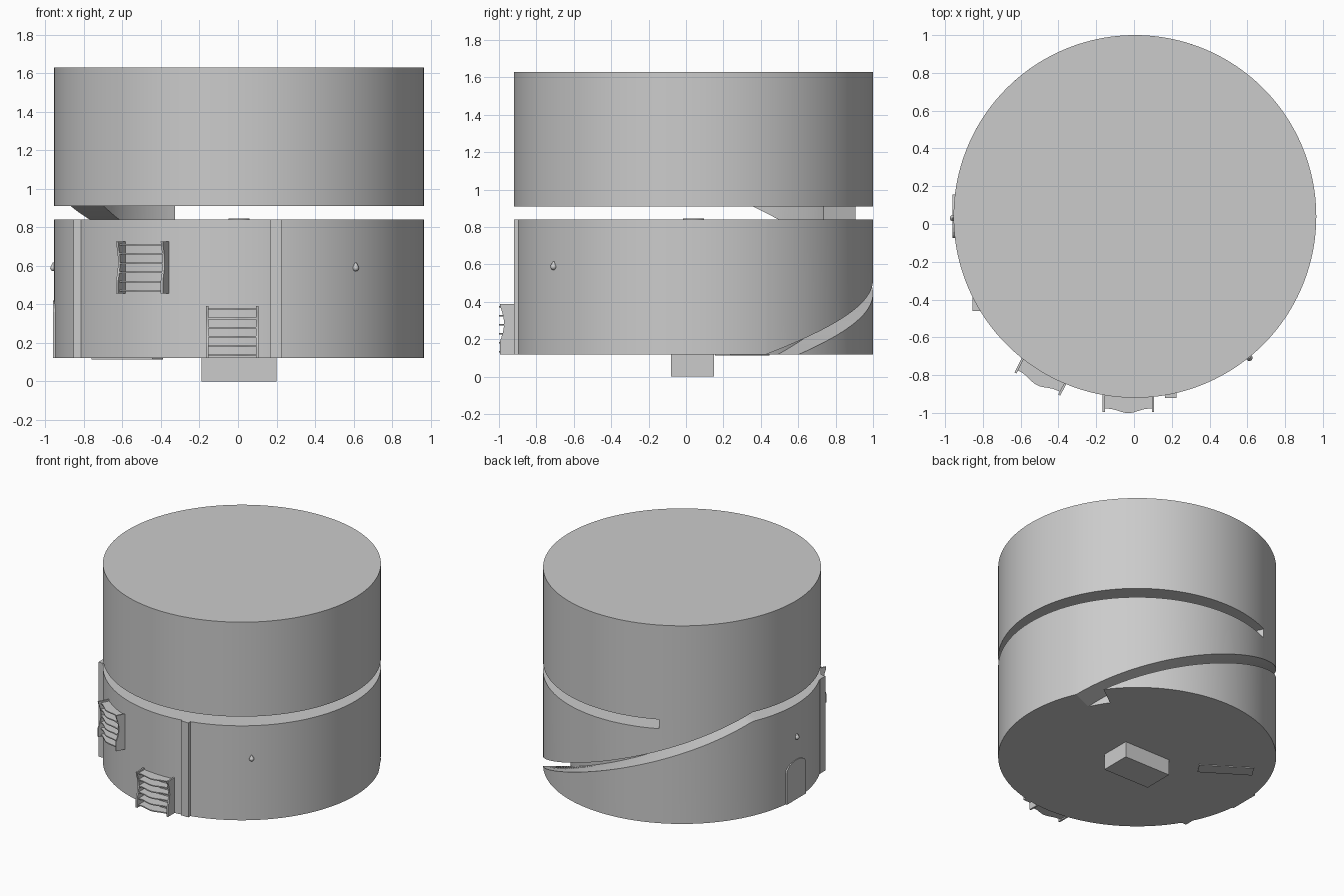
import bpy, bmesh
from math import radians, sin, cos, pi
from mathutils import Matrix, Vector

if "Cube" in bpy.data.objects:
    bpy.data.objects.remove(bpy.data.objects["Cube"])

CX, CY, R, RI = 0.005, 0.04, 0.96, 0.77
Z0, Z1, Z2, Z3 = 0.12, 0.84, 0.91, 1.63
A0, A1 = 36.0, 155.5          # ramp start and end angle


def finish(bm, name, smooth=True):
    bmesh.ops.remove_doubles(bm, verts=bm.verts, dist=1e-5)
    bmesh.ops.recalc_face_normals(bm, faces=bm.faces)
    me = bpy.data.meshes.new(name)
    bm.to_mesh(me)
    bm.free()
    ob = bpy.data.objects.new(name, me)
    bpy.context.collection.objects.link(ob)
    if smooth:
        bpy.ops.object.select_all(action='DESELECT')
        ob.select_set(True)
        bpy.context.view_layer.objects.active = ob
        bpy.ops.object.shade_smooth_by_angle(angle=radians(30))
    return ob


def box(name, x0, x1, y0, y1, z0, z1, rot=0):
    bm = bmesh.new()
    mid = Vector(((x0 + x1) / 2, (y0 + y1) / 2, (z0 + z1) / 2))
    m = (Matrix.Translation(mid) @ Matrix.Rotation(radians(rot), 4, 'Z')
         @ Matrix.Diagonal((x1 - x0, y1 - y0, z1 - z0, 1)))
    bmesh.ops.create_cube(bm, size=1, matrix=m)
    return finish(bm, name, False)


def drum(name, r, z0, z1, n=180):
    bm = bmesh.new()
    bmesh.ops.create_cone(bm, cap_ends=True, segments=n, radius1=r, radius2=r, depth=z1 - z0,
                          matrix=Matrix.Translation((CX, CY, (z0 + z1) / 2)))
    return finish(bm, name)


def sector(name, a0, a1, zb, zt):
    """Ring sector between RI and R with varying floor and roof heights."""
    bm = bmesh.new()
    n = round((a1 - a0) / 2)
    rings = []
    for i in range(n + 1):
        a = a0 + (a1 - a0) * i / n
        c, s = cos(radians(a)), sin(radians(a))
        rings.append([bm.verts.new((CX + r * c, CY + r * s, z(a)))
                      for r, z in ((RI, zb), (R, zb), (R, zt), (RI, zt))])
    for p, q in zip(rings, rings[1:]):
        for k in range(4):
            j = (k + 1) % 4
            bm.faces.new((p[k], p[j], q[j], q[k]))
    bm.faces.new(rings[0])
    bm.faces.new(rings[-1])
    bmesh.ops.dissolve_degenerate(bm, dist=1e-5, edges=bm.edges)
    return finish(bm, name)


def prism(bm, pts, vec, m):
    f = bm.faces.new([bm.verts.new(m @ Vector(p)) for p in pts])
    ext = bmesh.ops.extrude_face_region(bm, geom=[f], use_keep_orig=True)
    d = m.to_3x3() @ Vector(vec)
    for v in ext['geom']:
        if isinstance(v, bmesh.types.BMVert):
            v.co += d


def ramp_floor(a):
    return min(Z1, Z0 + (Z1 - Z0) * (a - A0) / (A1 - A0))


def ramp_roof(a):
    return max(Z0, Z0 + (Z2 - Z0) * (a - 24) / (A1 - 24))


# main drums and the spiral ramp slot around the lower one
drum("upper_storey", R, Z2, Z3)
drum("lower_core", RI + 0.0005, Z0, Z1)
sector("ramp_base", A0, 384, lambda a: Z0, ramp_floor)
sector("ramp_cover", 24, 115.5, ramp_roof, lambda a: Z1)
sector("ramp_cover_link", 115.5, A1, ramp_roof, lambda a: Z2)
drum("centre_cap", 0.055, Z1 - 0.01, Z1 + 0.006, 32)

# foot block and thin plate underneath
box("foot_block", -0.19, 0.2, -0.08, 0.15, 0, 0.13)
box("underside_plate", -0.765, -0.385, 0.25, 0.35, 0.114, 0.125, -33)

# vertical wall posts
box("right_post", 0.165, 0.225, -0.92, -0.85, Z0, Z1)
box("left_post", -0.855, -0.805, -0.46, -0.39, Z0, Z1)


# shuttered rack: two wavy side rails and curved slats
def rack(name, x, y, z, rot):
    m = Matrix.Translation((x, y, z)) @ Matrix.Rotation(radians(rot), 4, 'Z')
    bm = bmesh.new()
    h, w, n = 0.27, 0.13, 16
    rail = [(0, 0.06, h), (0, 0.06, 0)]
    for i in range(n + 1):
        t = i / n
        rail.append((0, -0.07 + 0.022 * max(0, sin(pi * (t * 1.4 - 0.35))), h * t))
    for x0 in (-w - 0.006, w - 0.006):
        prism(bm, [(x0 + p[0], p[1], p[2]) for p in rail], (0.012, 0, 0), m)
    slat = [(w, 0.06), (-w, 0.06)]
    for i in range(n + 1):
        t = i / n
        slat.append((-w + 2 * w * t, -0.052 - 0.018 * sin(pi * t) + 0.006 * sin(3 * pi * t)))
    for k in range(6):
        prism(bm, [(p[0], p[1], 0.01 + 0.048 * k) for p in slat], (0, 0, 0.008), m)
    return finish(bm, name)


rack("lower_rack", -0.03, -0.925, 0.12, 0)
rack("upper_rack", -0.48, -0.785, 0.455, -27)

# arched door on the left side
bm = bmesh.new()
arch = [(0, -0.075, Z0), (0, 0.155, Z0)]
for i in range(13):
    a = pi * i / 12
    arch.append((0, 0.04 + 0.115 * cos(a), 0.36 + 0.06 * sin(a)))
prism(bm, arch, (0.05, 0, 0), Matrix.Translation((-0.96, 0, 0)))
finish(bm, "arched_door", False)


# small teardrop lamps on the wall
def lamp(name, ang):
    bm = bmesh.new()
    p = (CX + 0.963 * cos(radians(ang)), CY + 0.963 * sin(radians(ang)), 0.588)
    bmesh.ops.create_uvsphere(bm, u_segments=16, v_segments=8, radius=0.017,
                              matrix=Matrix.Translation(p))
    bmesh.ops.create_cone(bm, cap_ends=True, segments=16, radius1=0.014, radius2=0.004,
                          depth=0.02, matrix=Matrix.Translation((p[0], p[1], p[2] + 0.018)))
    finish(bm, name)


lamp("side_lamp", 180.5)
lamp("front_lamp", -51)
